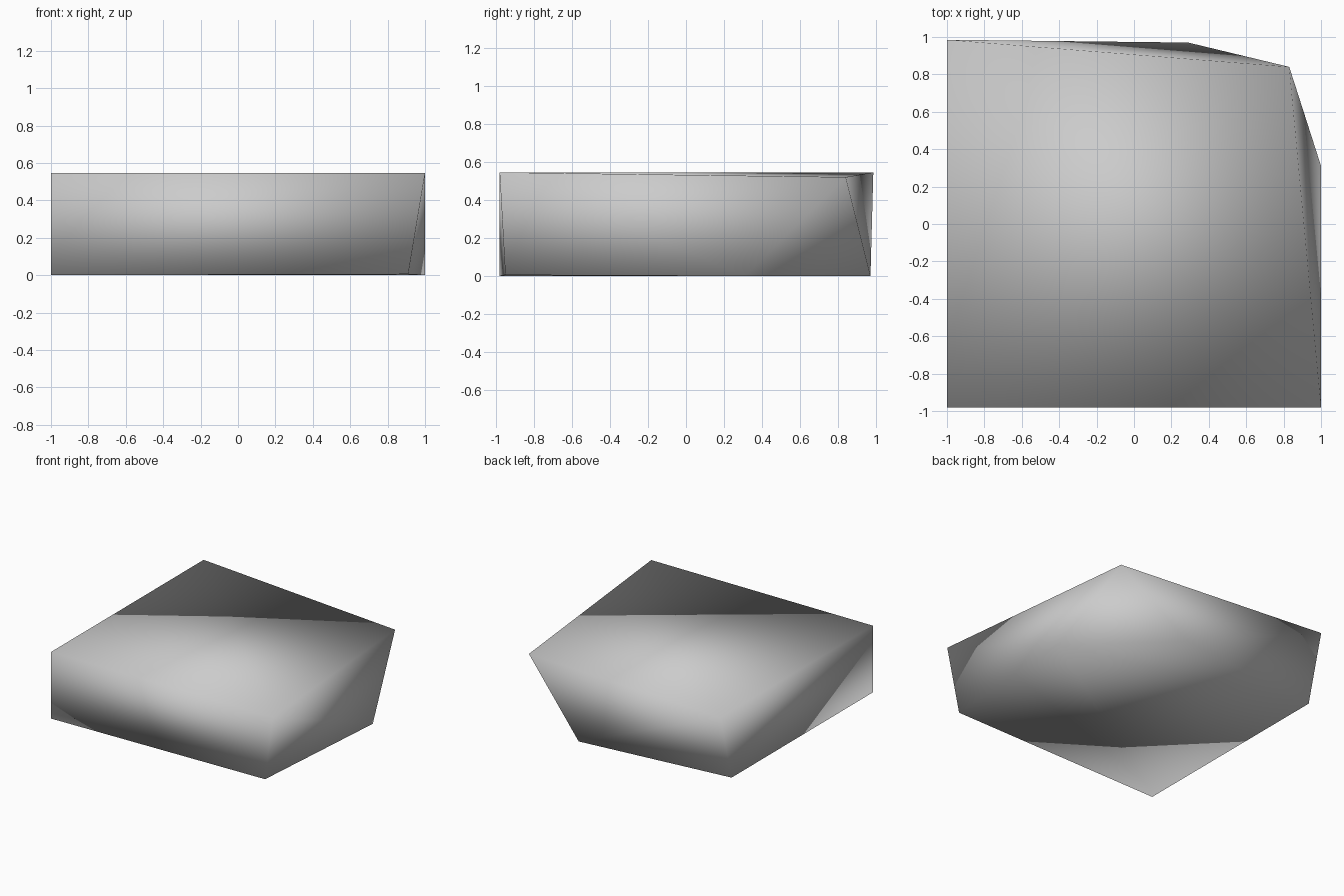
import bpy
import bmesh

cube = bpy.data.objects.get("Cube")
if cube:
    bpy.data.objects.remove(cube, do_unlink=True)

# Plain grey stone
grey = bpy.data.materials.new("stone grey")
grey.use_nodes = True
colour = (0.6, 0.6, 0.6, 1)
grey.diffuse_color = colour
grey.node_tree.nodes["Principled BSDF"].inputs["Base Color"].default_value = colour

HEIGHT = 0.545

# Upper rim: a square slab with one clipped, sunken back corner
upper = [(-1, -0.98, HEIGHT), (1, -0.98, HEIGHT), (0.83, 0.84, 0.52), (-1, 0.985, HEIGHT)]
# Lower rim: five corners, chamfered where the upper corner is clipped
lower = [(-1, -0.98, 0), (0.91, -0.95, 0.005), (1, 0.31, 0), (0.29, 0.97, 0), (-1, 0.84, 0)]

# Skin the two rims into one closed block
bm = bmesh.new()
for corner in upper + lower:
    bm.verts.new(corner)
bmesh.ops.convex_hull(bm, input=bm.verts)
bmesh.ops.recalc_face_normals(bm, faces=bm.faces)
for face in bm.faces:
    face.smooth = True

mesh = bpy.data.meshes.new("stone_slab")
bm.to_mesh(mesh)
bm.free()
mesh.materials.append(grey)
slab = bpy.data.objects.new("stone_slab", mesh)
bpy.context.collection.objects.link(slab)
